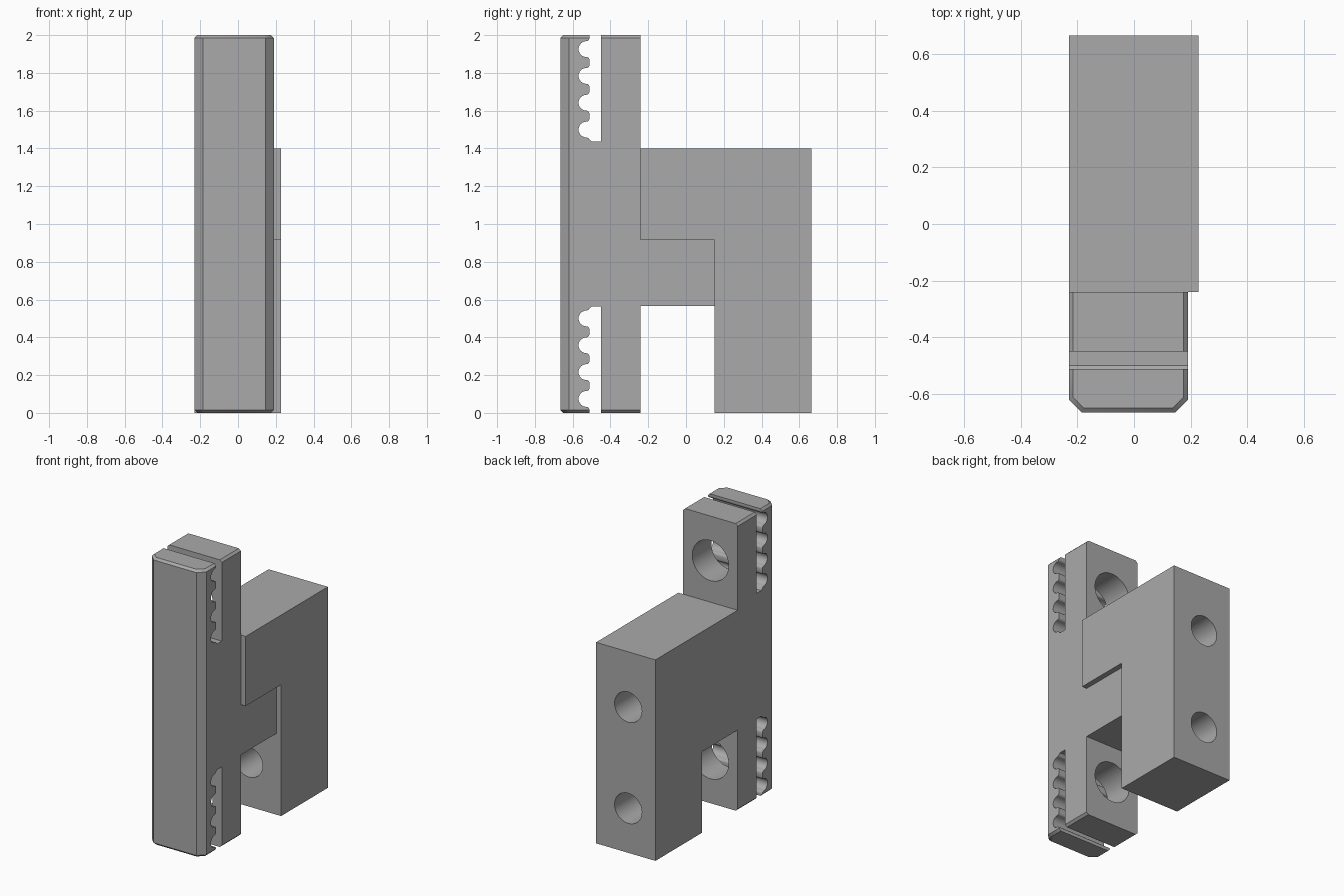
import bpy, bmesh, math
from mathutils import Matrix

if "Cube" in bpy.data.objects:
    bpy.data.objects.remove(bpy.data.objects["Cube"])

grey = bpy.data.materials.new("machined grey")
grey.use_nodes = True
grey.diffuse_color = (0.4, 0.4, 0.4, 1)
grey.node_tree.nodes["Principled BSDF"].inputs["Base Color"].default_value = (0.4, 0.4, 0.4, 1)


def make_object(name, bm):
    bmesh.ops.recalc_face_normals(bm, faces=bm.faces)
    mesh = bpy.data.meshes.new(name)
    bm.to_mesh(mesh)
    bm.free()
    mesh.materials.append(grey)
    obj = bpy.data.objects.new(name, mesh)
    bpy.context.collection.objects.link(obj)
    return obj


def loft(name, rings):
    """Closed solid through rings that share a vertex count."""
    bm = bmesh.new()
    loops = [[bm.verts.new(p) for p in ring] for ring in rings]
    n = len(loops[0])
    for a, b in zip(loops, loops[1:]):
        for i in range(n):
            j = (i + 1) % n
            bm.faces.new((a[i], a[j], b[j], b[i]))
    bm.faces.new(loops[0])
    bm.faces.new(loops[-1])
    return make_object(name, bm)


def side_prism(name, profile, x0, x1):
    """Extrude a (y, z) profile along x."""
    return loft(name, [[(x, y, z) for y, z in profile] for x in (x0, x1)])


def bore(name, z, radius, y0, y1):
    bm = bmesh.new()
    spin = Matrix.Translation((MID, (y0 + y1) / 2, z)) @ Matrix.Rotation(math.pi / 2, 4, 'X')
    bmesh.ops.create_cone(bm, cap_ends=True, segments=48, radius1=radius,
                          radius2=radius, depth=y1 - y0, matrix=spin)
    return make_object(name, bm)


def combine(target, tool, operation):
    mod = target.modifiers.new(operation.lower(), 'BOOLEAN')
    mod.operation, mod.solver, mod.object = operation, 'EXACT', tool
    graph = bpy.context.evaluated_depsgraph_get()
    mesh = bpy.data.meshes.new_from_object(target.evaluated_get(graph))
    target.modifiers.clear()
    target.data = mesh
    bpy.data.objects.remove(tool)


LEFT, RIGHT = 0.19, -0.23
MID = (LEFT + RIGHT) / 2
FRONT, JOINT, SHOULDER, BACK = -0.665, -0.24, 0.15, 0.665


# Clamp bar with chamfered front corners and ends
def bar_ring(z, inset):
    l, r, f, c = LEFT - inset, RIGHT + inset, FRONT + inset, 0.045 - inset * 0.4
    return [(r, JOINT, z), (r, f + c, z), (r + c, f, z),
            (l - c, f, z), (l, f + c, z), (l, JOINT, z)]


EDGE = 0.015
body = loft("belt_clamp_bracket", [bar_ring(0, EDGE), bar_ring(EDGE, 0),
                                   bar_ring(2 - EDGE, 0), bar_ring(2, EDGE)])

# Stepped arm with a relieved pocket on its left side
arm = side_prism("arm", [(JOINT, 0.565), (SHOULDER, 0.565), (SHOULDER, 0),
                         (BACK, 0), (BACK, 1.4), (JOINT, 1.4)], RIGHT, 0.227)
pocket = side_prism("pocket", [(JOINT - 0.1, 0.4), (SHOULDER, 0.4),
                               (SHOULDER, 0.915), (JOINT - 0.1, 0.915)], LEFT, 0.4)
combine(arm, pocket, 'DIFFERENCE')
combine(body, arm, 'UNION')


# Toothed belt slots, the lower one mirrored from the upper
def slot_profile():
    pitch, r, tip, wall = 0.142, 0.042, 0.016, -0.511
    pts = [(-0.45, 2.1), (-0.45, 1.438), (-0.5, 1.438), (wall, 1.448)]
    for k in range(4):
        z = 1.5 + pitch * k
        # rounded lip, round groove, rounded lip
        for a in (0, 30, 60, 90):
            t = math.radians(a)
            pts.append((wall - tip + tip * math.cos(t), z - r - tip + tip * math.sin(t)))
        for i in range(1, 12):
            t = math.pi * i / 12
            pts.append((wall - tip - r * math.sin(t), z - r * math.cos(t)))
        for a in (90, 60, 30, 0):
            t = math.radians(a)
            pts.append((wall - tip + tip * math.cos(t), z + r + tip - tip * math.sin(t)))
    pts.append((wall, 2.1))
    return [p for i, p in enumerate(pts) if i == 0 or math.dist(p, pts[i - 1]) > 1e-4]


upper = slot_profile()
for profile in (upper, [(y, 2 - z) for y, z in upper]):
    combine(body, side_prism("belt_slot", profile, -0.5, 0.5), 'DIFFERENCE')

# Large bores through the bar legs, smaller ones through the arm
for z in (0.31, 1.69):
    combine(body, bore("leg_bore", z, 0.14, -0.48, JOINT + 0.1), 'DIFFERENCE')
for z in (0.31, 1.015):
    combine(body, bore("arm_bore", z, 0.105, SHOULDER - 0.01, BACK + 0.1), 'DIFFERENCE')

# Merge coplanar faces and smooth only the curved walls
bm = bmesh.new()
bm.from_mesh(body.data)
bmesh.ops.remove_doubles(bm, verts=bm.verts, dist=1e-5)
bmesh.ops.dissolve_limit(bm, angle_limit=math.radians(0.5), verts=bm.verts, edges=bm.edges)
bm.to_mesh(body.data)
bm.free()
bpy.ops.object.select_all(action='DESELECT')
body.select_set(True)
bpy.context.view_layer.objects.active = body
bpy.ops.object.shade_smooth_by_angle(angle=math.radians(31))
